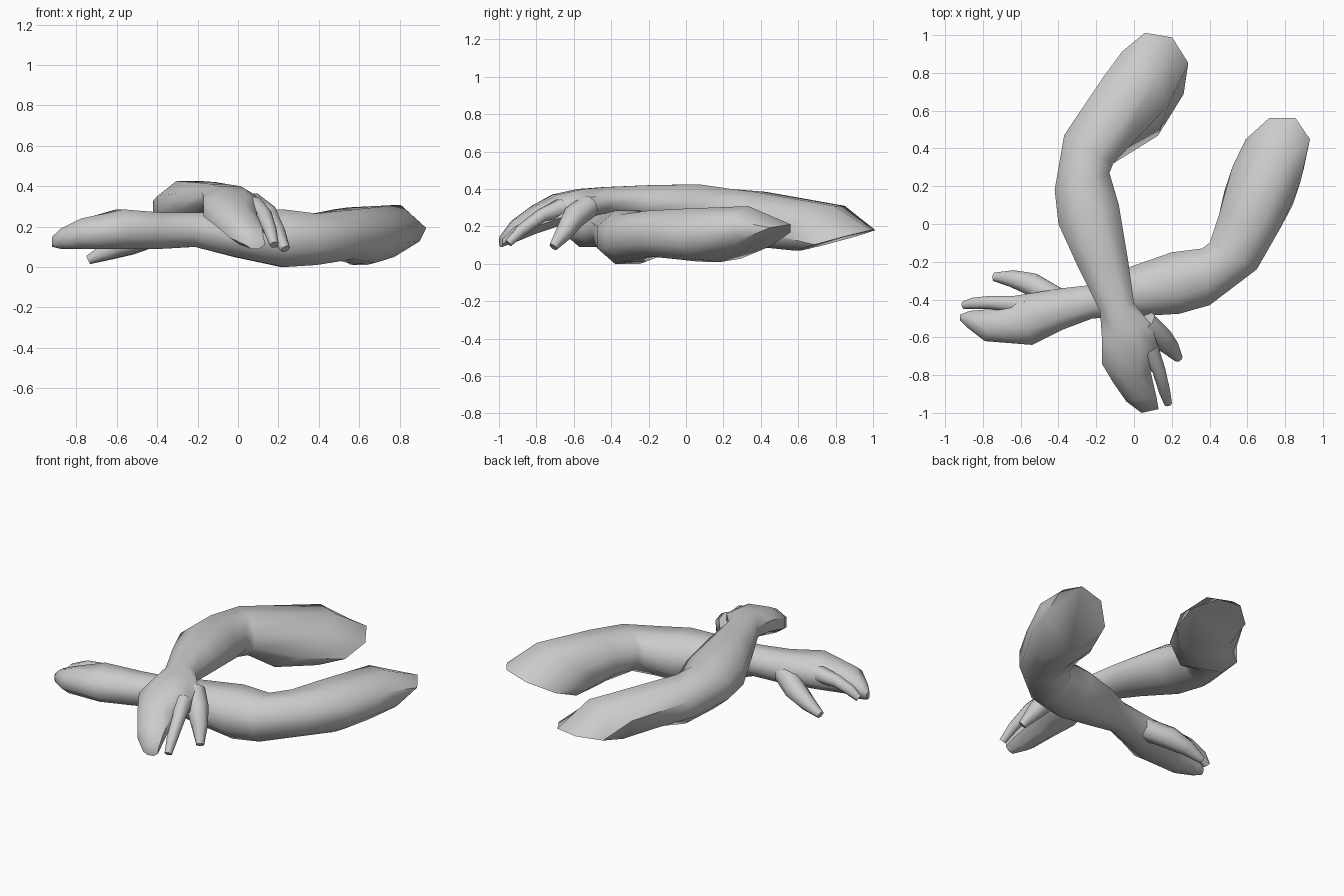
import bpy
import bmesh
from math import cos, sin, pi, radians
from mathutils import Vector

SIDES = 8

cube = bpy.data.objects.get("Cube")
if cube:
    bpy.data.objects.remove(cube, do_unlink=True)

skin = bpy.data.materials.new("plain_grey")
skin.use_nodes = True
grey = (0.6, 0.6, 0.6, 1)
skin.diffuse_color = grey
skin.node_tree.nodes["Principled BSDF"].inputs["Base Color"].default_value = grey


def slice_ring(inner, outer, bottom, top):
    """Upright cross-section between an inner and an outer plan point."""
    a, b = Vector((*inner, 0)), Vector((*outer, 0))
    centre = (a + b) / 2 + Vector((0, 0, (bottom + top) / 2))
    return centre, (b - a) / 2, Vector((0, 0, (top - bottom) / 2))


def slanted_ring(centre, side, up):
    """Tilted cross-section given by its centre and two half axes."""
    return Vector(centre), Vector(side), Vector(up)


def finger_rings(path):
    """Round cross-sections along a path of (point, radius)."""
    points = [Vector(p) for p, r in path]
    rings = []
    for i, (p, r) in enumerate(path):
        along = points[min(i + 1, len(path) - 1)] - points[max(i - 1, 0)]
        side = along.cross(Vector((0, 0, 1))).normalized()
        up = side.cross(along).normalized()
        rings.append((points[i], side * r, up * r))
    return rings


def loft(name, rings):
    """Skin a closed tube over the cross-sections, with flat ends."""
    bm = bmesh.new()
    loops = []
    reach = 1 / cos(pi / SIDES)
    for centre, side, up in rings:
        loop = []
        for i in range(SIDES):
            t = (i + 0.5) * 2 * pi / SIDES
            loop.append(bm.verts.new(centre + (side * cos(t) + up * sin(t)) * reach))
        loops.append(loop)
    for a, b in zip(loops, loops[1:]):
        for i in range(SIDES):
            j = (i + 1) % SIDES
            bm.faces.new((a[i], a[j], b[j], b[i]))
    bm.faces.new(loops[0])
    bm.faces.new(loops[-1])
    bmesh.ops.recalc_face_normals(bm, faces=bm.faces)
    mesh = bpy.data.meshes.new(name)
    bm.to_mesh(mesh)
    bm.free()
    mesh.materials.append(skin)
    obj = bpy.data.objects.new(name, mesh)
    bpy.context.collection.objects.link(obj)
    bpy.ops.object.select_all(action="DESELECT")
    obj.select_set(True)
    bpy.context.view_layer.objects.active = obj
    bpy.ops.object.shade_smooth_by_angle(angle=radians(55))


# Left arm: slanted cut end, elbow, forearm, wrist, palm and closed fingers
loft("left_arm", [
    slanted_ring((.745, .37, .11), (.17, 0, .05), (.04, .19, .08)),
    slanted_ring((.68, .2, .16), (.18, -.04, .02), (.05, .15, .14)),
    slice_ring((.45, .05), (.77, -.03), .02, .295),
    slice_ring((.4, -.1), (.65, -.24), .04, .285),
    slice_ring((.36, -.13), (.4, -.43), .01, .265),
    slice_ring((.2, -.15), (.24, -.475), 0, .285),
    slice_ring((-.03, -.23), (0, -.49), .05, .275),
    slice_ring((-.2, -.32), (-.22, -.5), .1, .27),
    slice_ring((-.38, -.34), (-.38, -.56), .09, .27),
    slice_ring((-.63, -.38), (-.54, -.64), .09, .285),
    slice_ring((-.75, -.45), (-.79, -.62), .09, .24),
    slice_ring((-.87, -.46), (-.88, -.55), .09, .19),
    slice_ring((-.92, -.48), (-.92, -.51), .1, .15),
])
loft("left_index_finger", finger_rings([
    ((-.58, -.43, .21), .05), ((-.76, -.415, .2), .035),
    ((-.85, -.42, .165), .03), ((-.9, -.43, .125), .02),
]))
loft("left_thumb", finger_rings([
    ((-.4, -.4, .17), .06), ((-.54, -.32, .12), .06),
    ((-.64, -.29, .08), .045), ((-.74, -.28, .035), .022),
]))

# Right arm, crossing over the left one
loft("right_arm", [
    slanted_ring((.1, .8, .125), (-.175, .03, 0), (.03, .2, .055)),
    slanted_ring((-.02, .62, .2), (-.175, .07, 0), (.07, .2, .11)),
    slice_ring((-.11, .32), (-.37, .47), .13, .385),
    slice_ring((-.13, .27), (-.42, .18), .15, .4),
    slice_ring((-.08, .1), (-.4, 0), .17, .425),
    slice_ring((-.03, -.2), (-.3, -.22), .23, .42),
    slice_ring((0, -.42), (-.18, -.46), .27, .41),
    slice_ring((.09, -.53), (-.17, -.6), .24, .4),
    slice_ring((.13, -.66), (-.17, -.74), .2, .37),
    slice_ring((.09, -.79), (-.11, -.84), .16, .31),
    slice_ring((.12, -.92), (-.04, -.94), .11, .23),
    slice_ring((.13, -.98), (.04, -1), .09, .15),
])
loft("right_index_finger", finger_rings([
    ((.08, -.66, .3), .05), ((.13, -.77, .26), .035),
    ((.16, -.88, .18), .03), ((.18, -.95, .11), .02),
]))
loft("right_thumb", finger_rings([
    ((.06, -.52, .31), .06), ((.14, -.6, .25), .06),
    ((.19, -.65, .17), .045), ((.235, -.71, .09), .022),
]))
